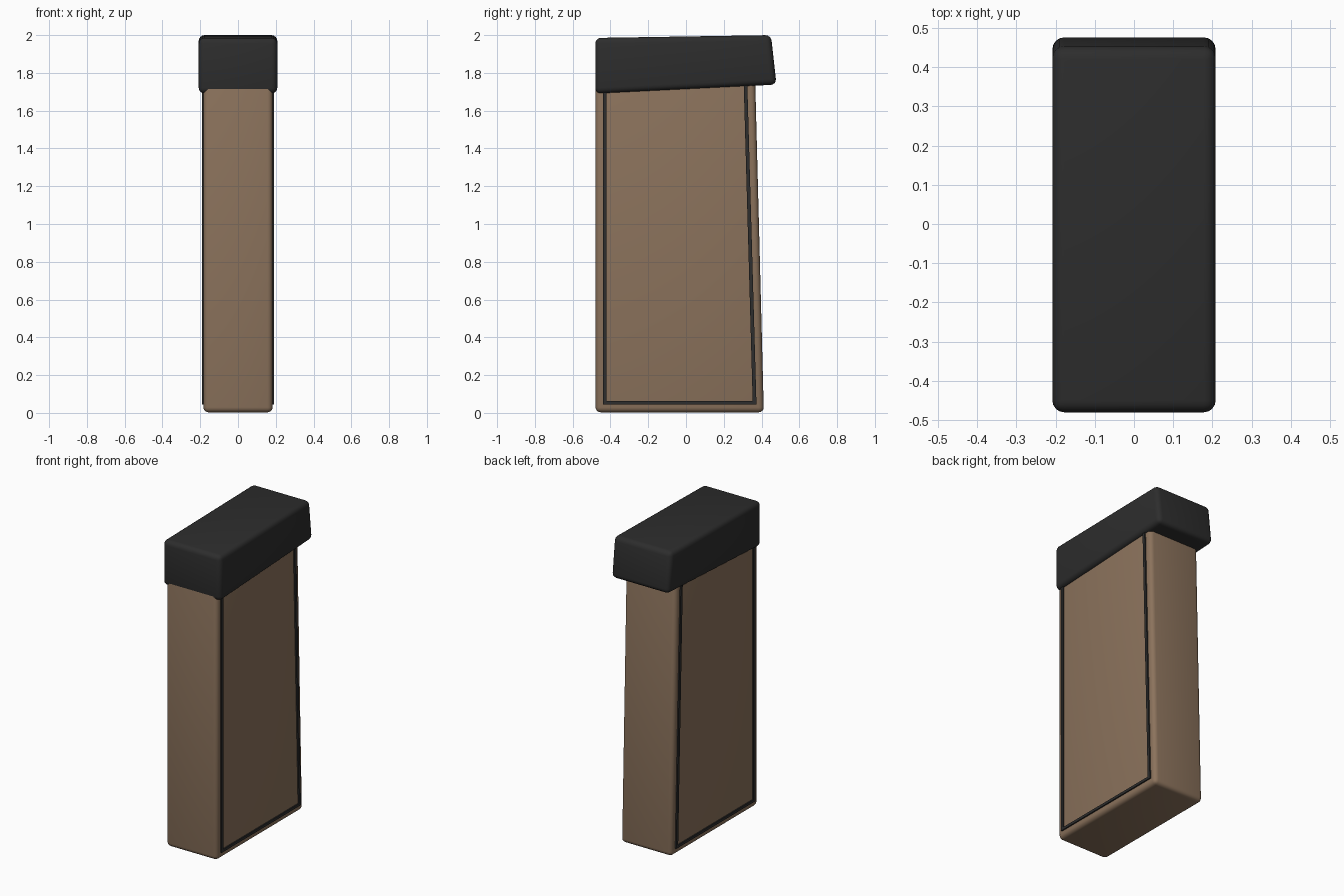
import bpy, bmesh

if "Cube" in bpy.data.objects:
    bpy.data.objects.remove(bpy.data.objects["Cube"])


def material(name, rgb):
    m = bpy.data.materials.new(name)
    m.diffuse_color = (*rgb, 1)
    m.use_nodes = True
    m.node_tree.nodes["Principled BSDF"].inputs["Base Color"].default_value = m.diffuse_color
    return m


BROWN = material("tan_brown", (0.26, 0.17, 0.107))
DARK = material("charcoal", (0.026, 0.026, 0.026))


def slab(name, profile, x0, x1, mat, bevel=0.0):
    """Extrude a (y, z) profile along x, with optional rounded edges."""
    bm = bmesh.new()
    a = [bm.verts.new((x0, y, z)) for y, z in profile]
    b = [bm.verts.new((x1, y, z)) for y, z in profile]
    bm.faces.new(a)
    bm.faces.new(b[::-1])
    n = len(profile)
    for i in range(n):
        j = (i + 1) % n
        bm.faces.new((a[j], a[i], b[i], b[j]))
    if bevel:
        bmesh.ops.bevel(bm, geom=bm.edges[:], offset=bevel, segments=4,
                        profile=0.5, affect='EDGES')
    bmesh.ops.recalc_face_normals(bm, faces=bm.faces[:])
    me = bpy.data.meshes.new(name)
    bm.to_mesh(me)
    bm.free()
    me.materials.append(mat)
    ob = bpy.data.objects.new(name, me)
    bpy.context.collection.objects.link(ob)
    if bevel:
        bpy.context.view_layer.objects.active = ob
        ob.select_set(True)
        bpy.ops.object.shade_smooth_by_angle(angle=0.6)
        ob.select_set(False)
    return ob


# Tapered body, its top hidden inside the cap
slab("body", [(-0.479, 0.003), (0.412, 0.003), (0.366, 1.77), (-0.479, 1.77)],
     -0.183, 0.183, BROWN, 0.027)

# Overhanging slanted cap
slab("cap", [(-0.48, 1.69), (0.479, 1.738), (0.45, 2.0), (-0.48, 1.985)],
     -0.208, 0.208, DARK, 0.03)

# U-shaped trim on both sides, running up into the cap
trim = [(-0.44, 1.76), (-0.44, 0.045), (0.373, 0.045), (0.324, 1.76),
        (0.305, 1.76), (0.353, 0.062), (-0.421, 0.062), (-0.421, 1.76)]
for side, label in ((1, "right"), (-1, "left")):
    slab("side_trim_" + label, trim, side * 0.175, side * 0.191, DARK)
